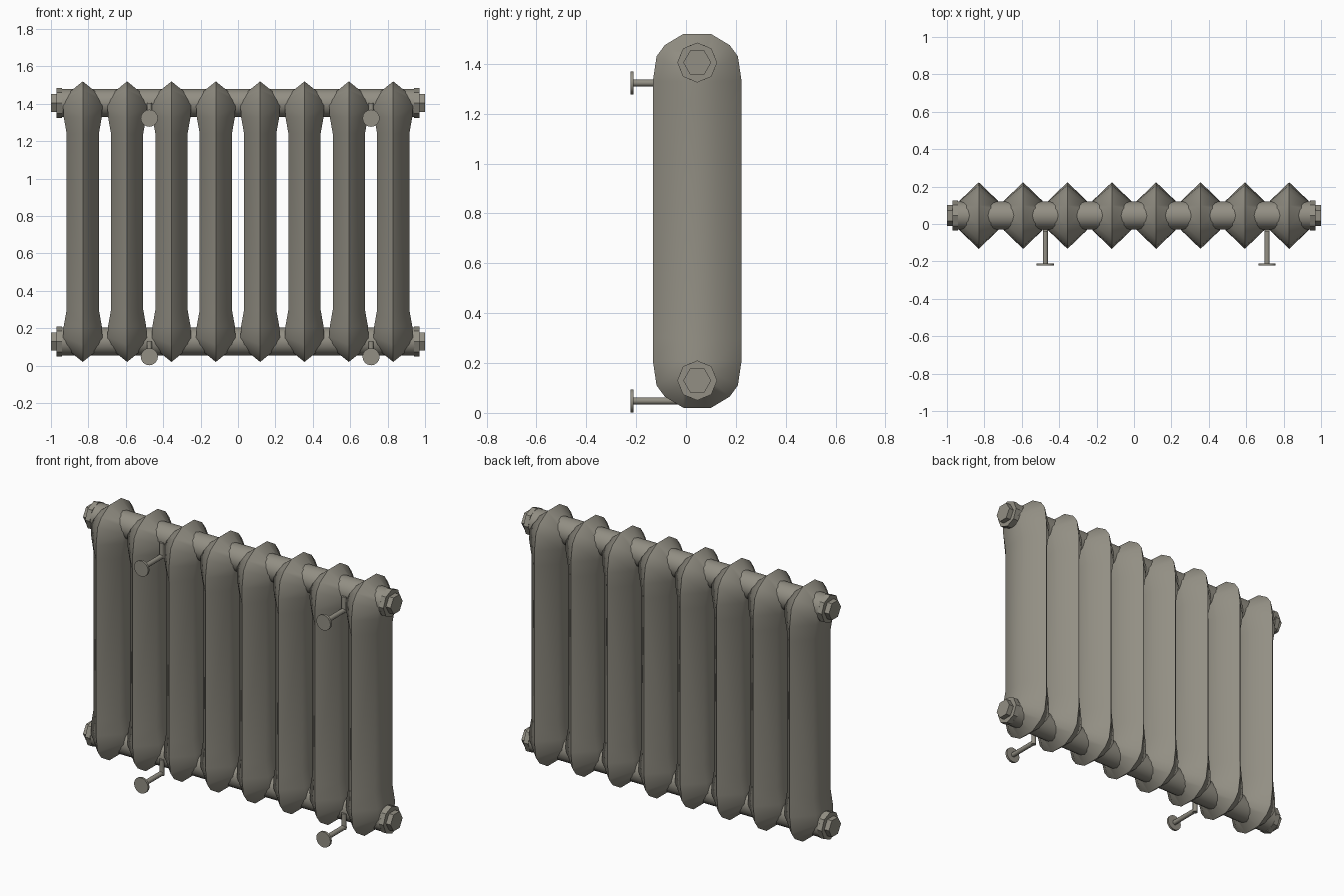
import bpy, bmesh, math
from mathutils import Vector, Matrix

if "Cube" in bpy.data.objects:
    bpy.data.objects.remove(bpy.data.objects["Cube"])

CY, CZ = 0.045, 0.77            # centre of the radiator body
PITCH = 1.66 / 7                # distance between sections
HUBS = (0.13, 1.405)            # heights of the two header pipes

mat = bpy.data.materials.new("grey_cast_iron")
mat.diffuse_color = (0.29, 0.275, 0.23, 1)
mat.use_nodes = True
mat.node_tree.nodes["Principled BSDF"].inputs["Base Color"].default_value = mat.diffuse_color


def finish(name, bm, angle=50):
    bmesh.ops.recalc_face_normals(bm, faces=bm.faces)
    me = bpy.data.meshes.new(name)
    bm.to_mesh(me)
    bm.free()
    me.materials.append(mat)
    ob = bpy.data.objects.new(name, me)
    bpy.context.collection.objects.link(ob)
    bpy.ops.object.select_all(action='DESELECT')
    ob.select_set(True)
    bpy.context.view_layer.objects.active = ob
    bpy.ops.object.shade_smooth_by_angle(angle=math.radians(angle))
    return ob


def rod(name, a, b, r, sides, angle=50):
    a, b = Vector(a), Vector(b)
    bm = bmesh.new()
    d = b - a
    # x-aligned cylinders get a vertex pointing straight up
    if abs(d.x) > 1e-6:
        rot = Matrix.Rotation(math.pi / 2, 4, 'Y')
    else:
        rot = d.to_track_quat('Z', 'Y').to_matrix().to_4x4()
    bmesh.ops.create_cone(bm, cap_ends=True, segments=sides, radius1=r, radius2=r,
                          depth=d.length, matrix=Matrix.Translation((a + b) / 2) @ rot)
    return finish(name, bm, angle)


# Section: ridge outline at x = 0 and inset side outline, upper right quarter
# (ridge y, ridge z, side x, side y, side z)
QUARTER = [(0.055, 1.52, 0.105, 0.030, 1.435), (0.130, 1.475, 0.105, 0.058, 1.415),
           (0.163, 1.43, 0.105, 0.075, 1.385), (0.178, 1.33, 0.102, 0.080, 1.33),
           (0.178, 1.24, 0.086, 0.080, 1.24)]


def section(cx):
    half = QUARTER + [(a, 2 * CZ - b, x, c, 2 * CZ - d) for a, b, x, c, d in reversed(QUARTER)]
    loop = half + [(-a, b, x, -c, d) for a, b, x, c, d in reversed(half)]
    n = len(loop)
    bm = bmesh.new()
    ridge = [bm.verts.new((cx, CY + p[0], p[1])) for p in loop]
    for s in (-1, 1):
        side = [bm.verts.new((cx + s * p[2], CY + p[3], p[4])) for p in loop]
        for i in range(n):
            j = (i + 1) % n
            bm.faces.new((ridge[i], ridge[j], side[j], side[i]))
        for i in range(n // 2 - 1):
            bm.faces.new((side[i], side[i + 1], side[n - 2 - i], side[n - 1 - i]))
    finish("section", bm)


for i in range(8):
    section(-0.83 + i * PITCH)

# Header pipes with end plugs
for z in HUBS:
    rod("header_pipe", (-0.945, CY, z), (0.945, CY, z), 0.075, 16)
    for s in (-1, 1):
        rod("plug_flange", (s * 0.94, CY, z), (s * 0.97, CY, z), 0.08, 8, 30)
        rod("plug_nut", (s * 0.96, CY, z), (s * 1.0, CY, z), 0.056, 6, 30)

# Wall brackets: disc, stem and upturned hook against the pipe
for x in (-0.83 + 1.5 * PITCH, 0.83 - 0.5 * PITCH):
    for z in HUBS:
        zb = z - 0.082
        rod("bracket_disc", (x, -0.223, zb), (x, -0.21, zb), 0.046, 16, 30)
        rod("bracket_stem", (x, -0.215, zb), (x, -0.025, zb), 0.014, 10)
        rod("bracket_hook", (x, -0.03, zb - 0.012), (x, -0.03, z), 0.014, 10)
